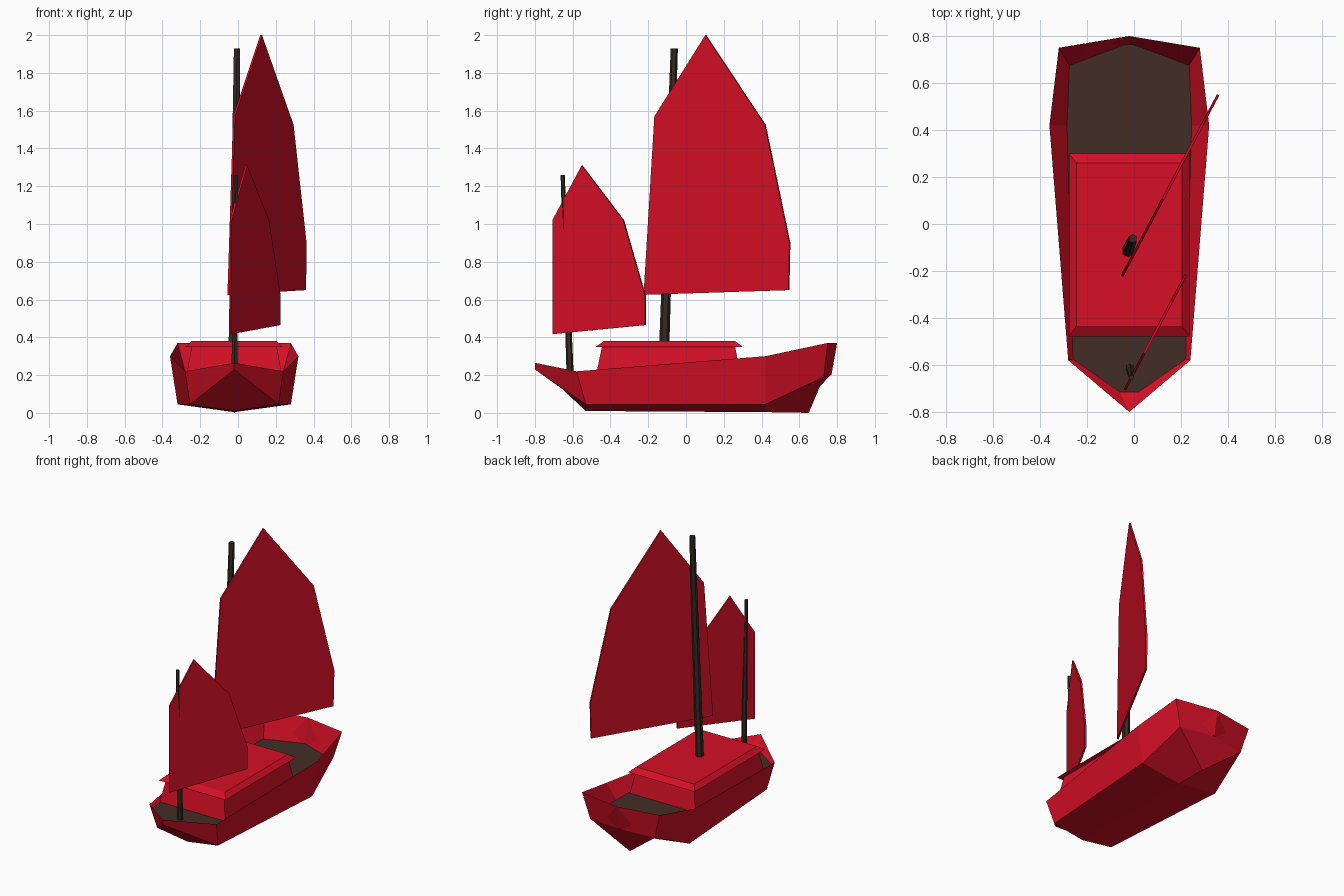
import bpy, bmesh, math
from mathutils import Vector

if "Cube" in bpy.data.objects:
    bpy.data.objects.remove(bpy.data.objects["Cube"])

CX = -0.02  # hull centreline


def material(name, rgb):
    m = bpy.data.materials.new(name)
    m.diffuse_color = (*rgb, 1)
    m.use_nodes = True
    m.node_tree.nodes["Principled BSDF"].inputs["Base Color"].default_value = m.diffuse_color
    return m


RED = material("red", (0.66, 0.005, 0.019))
DECK = material("deck_brown", (0.054, 0.027, 0.018))
MAST = material("mast_brown", (0.036, 0.024, 0.016))


def finish(name, bm, *mats):
    bmesh.ops.remove_doubles(bm, verts=bm.verts, dist=0.0005)
    bmesh.ops.recalc_face_normals(bm, faces=bm.faces)
    me = bpy.data.meshes.new(name)
    bm.to_mesh(me)
    bm.free()
    for m in mats:
        me.materials.append(m)
    ob = bpy.data.objects.new(name, me)
    bpy.context.collection.objects.link(ob)
    return ob


def face(bm, pts):
    # skip repeated points so collapsed quads become triangles
    clean = []
    for p in pts:
        p = Vector(p)
        if all((p - q).length > 1e-4 for q in clean):
            clean.append(p)
    if len(clean) > 2:
        return bm.faces.new([bm.verts.new(p) for p in clean])


def build_hull():
    # stations bow to stern: keel, chine, gunwale, deck edge (half width, y, z)
    stations = [
        [(0, -.66, .13), (0, -.80, .23), (0, -.80, .265), (.04, -.715, .20)],
        [(0, -.53, .01), (.235, -.53, .045), (.26, -.58, .22), (.24, -.575, .20)],
        [(0, .42, .004), (.30, .42, .045), (.34, .42, .30), (.265, .42, .20)],
        [(0, .65, 0), (.25, .73, .19), (.30, .75, .37), (.255, .675, .20)],
        [(0, .69, .12), (0, .765, .20), (0, .80, .37), (0, .77, .20)],
    ]
    bm = bmesh.new()
    for s in (1, -1):
        def side(p):
            return (CX + s * p[0], p[1], p[2])
        for a, b in zip(stations, stations[1:]):
            for i in range(3):
                face(bm, [side(a[i]), side(b[i]), side(b[i + 1]), side(a[i + 1])])
    # small inner face at the bow
    tip = stations[0]
    face(bm, [(CX, *tip[2][1:]), (CX + .04, -.715, .2), (CX - .04, -.715, .2)])
    # deck
    edge = [st[3] for st in stations]
    ring = [(CX + x, y, z) for x, y, z in edge]
    ring += [(CX - x, y, z) for x, y, z in reversed(edge)]
    face(bm, ring).material_index = 1
    finish("hull", bm, RED, DECK)


def frustum_stack(name, rings, mat):
    # stacked rectangles: half width, y front, y back, z
    bm = bmesh.new()
    loops = [[(CX - w, a, z), (CX + w, a, z), (CX + w, b, z), (CX - w, b, z)]
             for w, a, b, z in rings]
    for lo, hi in zip(loops, loops[1:]):
        for i in range(4):
            j = (i + 1) % 4
            face(bm, [lo[i], lo[j], hi[j], hi[i]])
    face(bm, loops[0])
    face(bm, loops[-1])
    finish(name, bm, mat)


def mast(name, foot, top, r0, r1):
    # tapered six-sided pole
    bm = bmesh.new()
    rings = []
    for c, r in ((foot, r0), (top, r1)):
        rings.append([(c[0] + r * math.cos(k * math.pi / 3 + .5),
                       c[1] + r * math.sin(k * math.pi / 3 + .5), c[2])
                      for k in range(6)])
    for i in range(6):
        j = (i + 1) % 6
        face(bm, [rings[0][i], rings[0][j], rings[1][j], rings[1][i]])
    face(bm, rings[0])
    face(bm, rings[1])
    finish(name, bm, MAST)


def sail(name, outline, x0, y0):
    # thin slanted plate from a (y, z) outline
    slope, t = 0.53, 0.005
    bm = bmesh.new()
    front = [(x0 + (y - y0) * slope + t, y - t * slope, z) for y, z in outline]
    back = [(x0 + (y - y0) * slope - t, y + t * slope, z) for y, z in outline]
    face(bm, front)
    face(bm, back)
    n = len(outline)
    for i in range(n):
        j = (i + 1) % n
        face(bm, [front[i], front[j], back[j], back[i]])
    finish(name, bm, RED)


build_hull()

# cabin with sloped walls and an overhanging roof
frustum_stack("cabin", [(.255, -.478, .29, .19), (.225, -.445, .26, .352)], RED)
frustum_stack("cabin_roof", [(.257, -.478, .30, .35), (.225, -.435, .26, .38)], RED)

mast("main_mast", (-.026, -.115, .36), (-.005, -.062, 1.93), .027, .019)
mast("fore_mast", (-.018, -.613, .19), (-.011, -.653, 1.26), .019, .011)

sail("main_sail", [(-.222, .625), (-.165, 1.57), (.105, 2.0), (.42, 1.525),
                   (.55, .9), (.545, .65)], -.05, -.22)
sail("fore_sail", [(-.705, .417), (-.705, 1.02), (-.55, 1.31), (-.33, 1.02),
                   (-.215, .62), (-.215, .465)], -.036, -.70)
